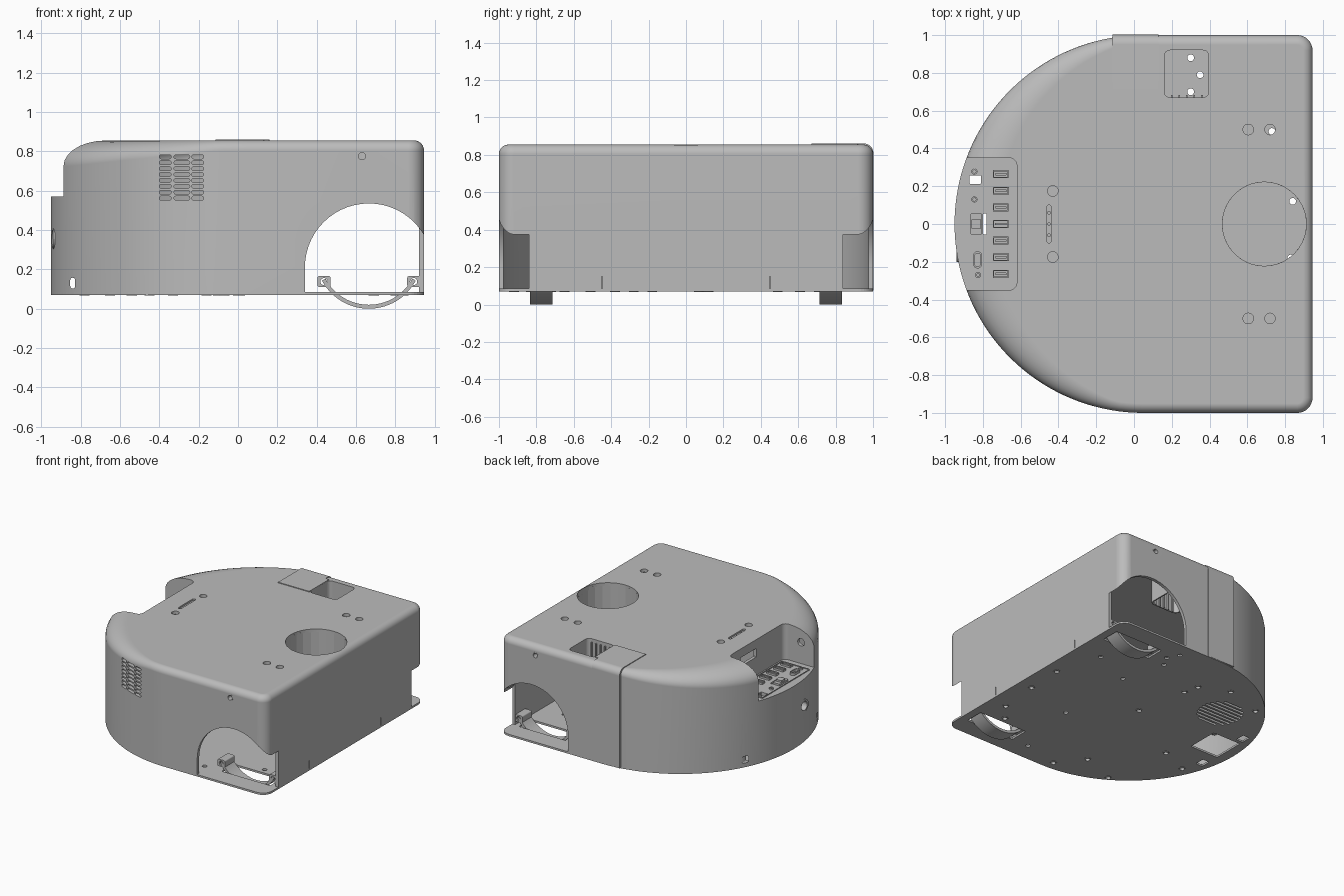
import bpy, bmesh
from math import cos, sin, pi, radians

cube = bpy.data.objects.get("Cube")
if cube:
    bpy.data.objects.remove(cube)

grey = bpy.data.materials.new("housing grey")
grey.use_nodes = True
grey.diffuse_color = (0.5, 0.5, 0.5, 1)
grey.node_tree.nodes["Principled BSDF"].inputs["Base Color"].default_value = (0.5, 0.5, 0.5, 1)


# ---------- helpers ----------
def arc(cx, cy, r, a0, a1, n):
    return [(cx + r * cos(radians(a0 + (a1 - a0) * i / n)),
             cy + r * sin(radians(a0 + (a1 - a0) * i / n))) for i in range(n + 1)]


def rrect(cx, cy, w, h, r, n=5):
    """Rounded rectangle; a circle when w = h = 2r."""
    pts = []
    for k, (sx, sy) in enumerate([(1, 1), (-1, 1), (-1, -1), (1, -1)]):
        pts += arc(cx + sx * (w / 2 - r), cy + sy * (h / 2 - r), r, 90 * k, 90 * k + 90, n)
    return pts


def circle(cx, cy, r, n=5):
    return rrect(cx, cy, 2 * r, 2 * r, r * 0.999, n)


def place(p, w, axis):
    u, v = p
    return {"x": (w, u, v), "y": (u, w, v), "z": (u, v, w)}[axis]


def prism(bm, pts, axis, lo, hi):
    a = [bm.verts.new(place(p, lo, axis)) for p in pts]
    b = [bm.verts.new(place(p, hi, axis)) for p in pts]
    bm.faces.new(a)
    bm.faces.new(b[::-1])
    for i in range(len(a)):
        j = (i + 1) % len(a)
        bm.faces.new((a[j], a[i], b[i], b[j]))


def tube(bm, outer, inner, axis, lo, hi):
    loops = [[bm.verts.new(place(p, w, axis)) for p in pts]
             for pts, w in ((outer, lo), (outer, hi), (inner, hi), (inner, lo))]
    for k in range(4):
        a, b = loops[k], loops[(k + 1) % 4]
        for i in range(len(a)):
            j = (i + 1) % len(a)
            bm.faces.new((a[i], a[j], b[j], b[i]))


def finish(name, bm):
    bmesh.ops.remove_doubles(bm, verts=bm.verts, dist=1e-5)
    bmesh.ops.recalc_face_normals(bm, faces=bm.faces)
    me = bpy.data.meshes.new(name)
    bm.to_mesh(me)
    bm.free()
    me.materials.append(grey)
    ob = bpy.data.objects.new(name, me)
    bpy.context.collection.objects.link(ob)
    return ob


def cut(ob, cutter):
    mod = ob.modifiers.new("cut", "BOOLEAN")
    mod.operation, mod.solver, mod.object = "DIFFERENCE", "EXACT", cutter
    mod.use_self = True
    dg = bpy.context.evaluated_depsgraph_get()
    me = bpy.data.meshes.new_from_object(ob.evaluated_get(dg))
    ob.modifiers.clear()
    ob.data = me
    bpy.data.objects.remove(cutter)


def smooth(ob):
    bpy.ops.object.select_all(action="DESELECT")
    ob.select_set(True)
    bpy.context.view_layer.objects.active = ob
    bpy.ops.object.shade_smooth_by_angle(angle=radians(30))
    mod = ob.modifiers.new("weighted normals", "WEIGHTED_NORMAL")
    mod.keep_sharp = True


def outline():
    """Footprint as (point, outward direction): half disc plus square end."""
    for cx, cy, r, a0, a1, n in ((0.05, 0, 1, 90, 270, 72), (0.865, -0.92, 0.08, -90, 0, 8),
                                 (0.865, 0.92, 0.08, 0, 90, 8)):
        for p, d in zip(arc(cx, cy, r, a0, a1, n), arc(0, 0, 1, a0, a1, n)):
            yield p, d


def body(name, inset, z0, top):
    """Housing volume whose top rounding grows towards the round end."""
    bm = bmesh.new()
    rings = []
    for k in range(-1, 8):
        t = max(k, 0) / 7 * pi / 2
        ring = []
        for (x, y), (dx, dy) in outline():
            g = min(max((-0.1 - x) / 0.75, 0), 1)
            off = inset + (0.05 + 0.15 * g) * (1 - cos(t))
            z = z0 if k < 0 else top - (0.05 + 0.08 * g) * (1 - sin(t))
            ring.append(bm.verts.new((x - off * dx, y - off * dy, z)))
        rings.append(ring)
    for a, b in zip(rings, rings[1:]):
        for i in range(len(a)):
            j = (i + 1) % len(a)
            bm.faces.new((a[i], a[j], b[j], b[i]))
    bm.faces.new(rings[0][::-1])
    bm.faces.new(rings[-1])
    return finish(name, bm)


# ---------- hollow housing with control recess ----------
shell = body("housing", 0, 0.085, 0.855)
core = body("core", 0.025, 0, 0.83)
for ob, grow in ((shell, 0), (core, 0.025)):
    bm = bmesh.new()
    prism(bm, rrect(-0.91 + grow / 2, 0, 0.58 + grow, 0.7 + 2 * grow, 0.04), "z", 0.57 - grow, 1)
    cut(ob, finish("recess_cutter", bm))
cut(shell, core)

# openings in the housing
bm = bmesh.new()
for s in (-1, 1):
    arch = [(0.34, 0)] + arc(0.665, 0.21, 0.325, 180, 0, 28) + [(0.99, 0)]
    prism(bm, arch, "y", s * 0.84, s * 1.2)
    prism(bm, circle(0.63, 0.775, 0.024), "y", s * 0.9, s * 1.1)
    prism(bm, rrect(-0.84, 0.13, 0.025, 0.055, 0.012), "y", s * 0.3, s * 0.7)
    for x, y in ((0.605, 0.5), (0.72, 0.5), (-0.43, 0.175)):
        prism(bm, circle(x, s * y, 0.028), "z", 0.75, 1)
    prism(bm, rrect(s * 0.45, 0.1, 0.006, 0.1, 0.001, 1), "x", 0.935, 1)
prism(bm, circle(0.69, 0, 0.222, 10), "z", 0.7, 1)
prism(bm, rrect(0.278, 0.795, 0.235, 0.25, 0.03), "z", 0.7, 1)
prism(bm, rrect(-0.45, 0, 0.026, 0.2, 0.012), "z", 0.842, 1)
for y in (-0.06, 0, 0.06):
    prism(bm, circle(-0.45, y, 0.008, 2), "z", 0.75, 0.95)
for x, w in ((-0.37, 0.06), (-0.285, 0.08), (-0.205, 0.06)):
    for row in range(8):
        prism(bm, rrect(x, 0.562 + row * 0.03, w, 0.02, 0.009, 3), "y", -1.1, -0.75)
prism(bm, circle(-0.15, 0.355, 0.05), "x", -1.1, -0.8)
prism(bm, rrect(0.1, 0.75, 0.2, 0.07, 0.004, 1), "x", -0.64, -0.57)
prism(bm, circle(-0.77, 0.74, 0.03), "y", -0.4, -0.32)
prism(bm, rrect(-0.84, 0.235, 0.06, 0.045, 0.003, 1), "z", 0.5, 0.6)
prism(bm, rrect(-0.79, 0, 0.02, 0.11, 0.003, 1), "z", 0.5, 0.6)
cut(shell, finish("opening_cutter", bm))
smooth(shell)

# ---------- base plate ----------
bm = bmesh.new()
prism(bm, [p for p, d in outline()], "z", 0.07, 0.085)
base = finish("base_plate", bm)
bm = bmesh.new()
screws = [(0.8, -0.51), (0.69, -0.65), (0.83, -0.18), (0.84, 0.12), (0.01, 0.07), (-0.54, -0.28),
          (-0.07, 0.49), (-0.1, 0.61), (-0.33, 0.71), (0, -0.92), (-0.16, -0.72), (-0.45, -0.83),
          (-0.78, -0.38), (-0.65, 0.61), (0.3, 0.88), (0.35, 0.79), (0.3, 0.7), (0.73, 0.49),
          (0.3, -0.85), (0.4, -0.3), (0.4, 0.35)]
for x, y in screws:
    prism(bm, circle(x, y, 0.018, 3), "z", 0, 0.2)
for s in (-1, 1):
    prism(bm, rrect(0.665, s * 0.775, 0.43, 0.15, 0.01, 2), "z", 0, 0.2)
for row in range(-4, 5):
    w = 2 * (0.17 ** 2 - (row * 0.037) ** 2) ** 0.5
    prism(bm, rrect(-0.47, 0.42 + row * 0.037, w, 0.02, 0.009, 3), "z", 0, 0.2)
prism(bm, rrect(-0.745, 0.04, 0.25, 0.26, 0.01, 2), "z", 0, 0.2)
for x, y in ((-0.84, -0.22), (-0.84, 0.24)):
    prism(bm, rrect(x, y, 0.06, 0.08, 0.005, 1), "z", 0, 0.2)
cut(base, finish("base_cutter", bm))
bm = bmesh.new()
for x, y in screws[:14]:
    tube(bm, circle(x, y, 0.026, 3), circle(x, y, 0.018, 3), "z", 0.066, 0.072)
finish("screw_collars", bm)

# ---------- wheel straps with drilled lugs ----------
for s, side in ((-1, "front"), (1, "back")):
    bm = bmesh.new()
    lo, hi = s * 0.715, s * 0.835
    band = arc(0.665, 0.27, 0.27, 208, 332, 28) + arc(0.665, 0.27, 0.25, 332, 208, 28)
    prism(bm, band, "y", lo, hi)
    for x in (0.437, 0.893):
        tube(bm, rrect(x, 0.138, 0.066, 0.056, 0.01), circle(x, 0.138, 0.018), "y", lo, hi)
    smooth(finish(side + "_wheel_strap", bm))
    bm = bmesh.new()
    tube(bm, circle(0.63, 0.775, 0.026), circle(0.63, 0.775, 0.018), "y", s * 0.96, s * 1.001)
    finish(side + "_screw_bush", bm)

# ---------- wells below the top openings ----------
bm = bmesh.new()
tube(bm, circle(0.69, 0, 0.234, 6), circle(0.69, 0, 0.223, 6), "z", 0.57, 0.84)
finish("round_well", bm)
bm = bmesh.new()
tube(bm, rrect(0.278, 0.795, 0.255, 0.27, 0.04), rrect(0.278, 0.795, 0.236, 0.251, 0.03), "z", 0.57, 0.84)
for i in range(5):
    prism(bm, rrect(0.2 + i * 0.04, 0.675, 0.008, 0.016, 0.001, 1), "z", 0.57, 0.83)
finish("square_well", bm)

# ---------- cover panel wrapping over the back edge ----------
bm = bmesh.new()
profile = [(0.67, 0.84), (0.67, 0.861)] + arc(0.951, 0.81, 0.051, 90, 0, 7) + [(1.002, 0.075), (0.98, 0.075)]
profile += arc(0.95, 0.81, 0.03, 0, 90, 7)
prism(bm, profile, "x", -0.115, 0.13)
prism(bm, rrect(0.145, 0.795, 0.03, 0.25, 0.002, 1), "z", 0.84, 0.861)
smooth(finish("cover_panel", bm))

# ---------- control panel in the recess ----------
bm = bmesh.new()
tube(bm, rrect(-0.76, 0, 0.25, 0.6, 0.01), rrect(-0.76, 0, 0.24, 0.59, 0.008), "z", 0.565, 0.576)
for i in range(-3, 4):
    y = i * 0.088
    tube(bm, rrect(-0.705, y, 0.085, 0.042, 0.004), rrect(-0.705, y, 0.073, 0.03, 0.003), "z", 0.565, 0.585)
    prism(bm, rrect(-0.705, y, 0.06, 0.012, 0.003), "z", 0.565, 0.583)
for x, y in ((-0.845, 0.278), (-0.845, 0.13), (-0.825, -0.27)):
    tube(bm, circle(x, y, 0.016), circle(x, y, 0.008), "z", 0.565, 0.582)
prism(bm, rrect(-0.835, 0, 0.06, 0.11, 0.005), "z", 0.565, 0.585)
prism(bm, rrect(-0.835, 0, 0.05, 0.05, 0.005), "z", 0.565, 0.6)
tube(bm, rrect(-0.828, -0.19, 0.045, 0.09, 0.02), rrect(-0.828, -0.19, 0.03, 0.07, 0.014), "z", 0.565, 0.59)
finish("control_panel", bm)

# ---------- socket ring on the round end ----------
bm = bmesh.new()
tube(bm, circle(-0.15, 0.355, 0.052), circle(-0.15, 0.355, 0.036), "x", -0.94, -0.88)
smooth(finish("socket_ring", bm))
